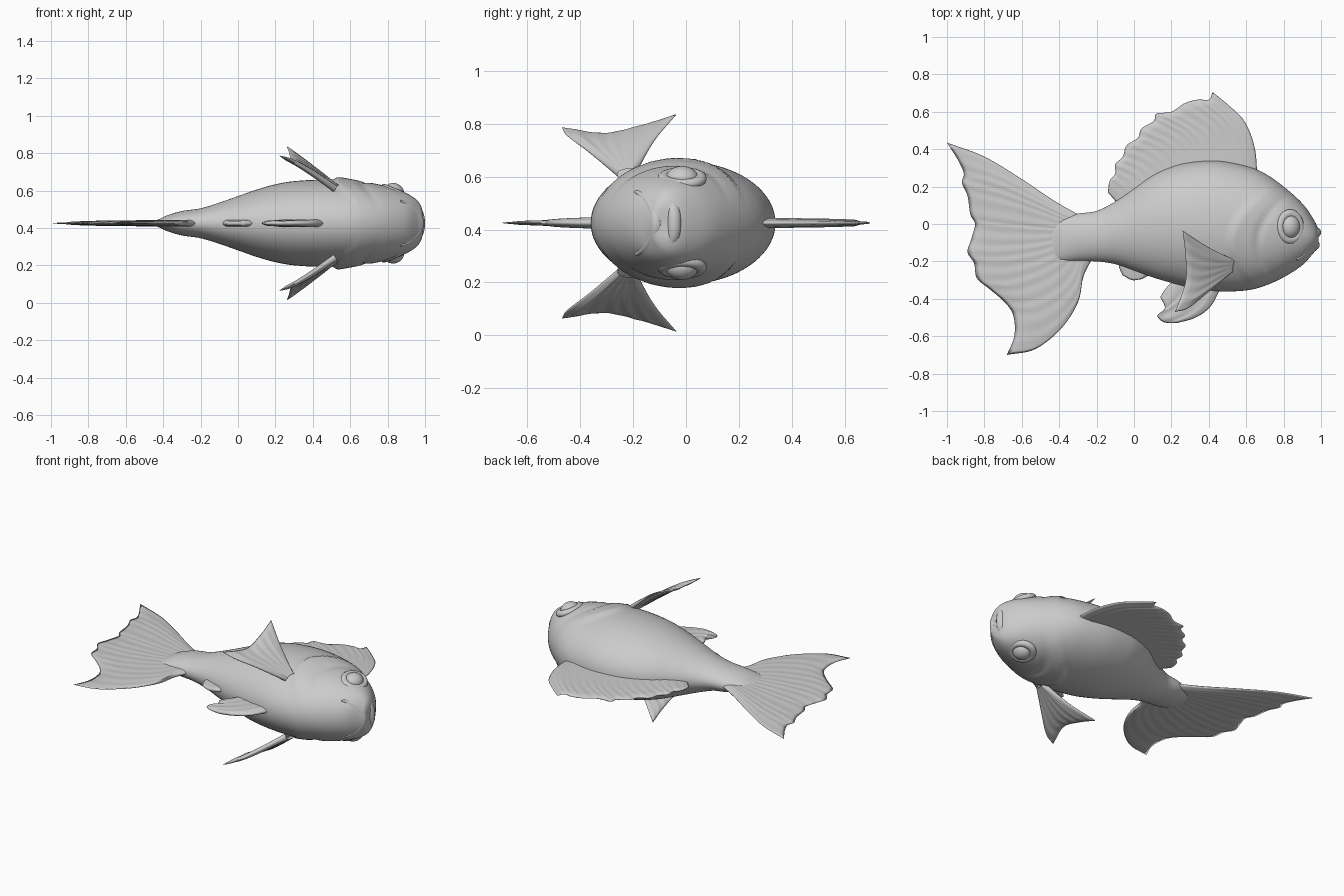
import bpy, bmesh, math
from mathutils import Vector

if "Cube" in bpy.data.objects:
    bpy.data.objects.remove(bpy.data.objects["Cube"])

MID_HEIGHT = 0.425  # the fish lies on its side, mirrored about this height

grey = bpy.data.materials.new("plain_grey")
grey.use_nodes = True
grey.diffuse_color = (0.6, 0.6, 0.6, 1)
grey.node_tree.nodes["Principled BSDF"].inputs["Base Color"].default_value = grey.diffuse_color


def spline(points, count):
    """Sample a smooth curve through the points."""
    pts = [Vector(p) for p in points]
    pts = [2 * pts[0] - pts[1]] + pts + [2 * pts[-1] - pts[-2]]
    spans = len(pts) - 3
    result = []
    for i in range(count + 1):
        pos = i * spans / count
        k = min(int(pos), spans - 1)
        t = pos - k
        a, b, c, d = pts[k:k + 4]
        result.append(b + (c - a) * (t / 2) + (2 * a - 5 * b + 4 * c - d) * (t * t / 2)
                      + (3 * b - a - 3 * c + d) * (t ** 3 / 2))
    return result


def finish(name, bm):
    bmesh.ops.remove_doubles(bm, verts=bm.verts, dist=0.0001)
    bmesh.ops.recalc_face_normals(bm, faces=bm.faces)
    mesh = bpy.data.meshes.new(name)
    bm.to_mesh(mesh)
    bm.free()
    mesh.shade_smooth()
    mesh.materials.append(grey)
    obj = bpy.data.objects.new(name, mesh)
    obj.location.z = MID_HEIGHT
    bpy.context.collection.objects.link(obj)
    return obj


def skin(bm, rows, closed=False):
    """Join neighbouring rows of vertices with quads."""
    for low, high in zip(rows, rows[1:]):
        size = len(low)
        for j in range(size if closed else size - 1):
            k = (j + 1) % size
            bm.faces.new((low[j], low[k], high[k], high[j]))


def smoothstep(t):
    t = max(0, min(1, t))
    return t * t * (3 - 2 * t)


def gill_relief(x, y):
    """Raised gill cover with a softer fold in front of it."""
    behind = x - 0.5 - 2.5 * (y + 0.1) ** 2
    cover = 0.02 * smoothstep(behind / 0.025) * math.exp(-max(behind, 0) / 0.1)
    fold = 0.009 * math.exp(-((behind - 0.16) / 0.025) ** 2)
    return cover - fold


def build_body():
    # each section: position, back, belly, half width
    sections = [(-0.52, -0.03, -0.15, 0.008), (-0.44, 0.0, -0.19, 0.016),
                (-0.38, 0.03, -0.2, 0.042), (-0.3, 0.055, -0.2, 0.065),
                (-0.2, 0.07, -0.2, 0.08), (-0.1, 0.12, -0.215, 0.11),
                (0, 0.19, -0.25, 0.145), (0.1, 0.26, -0.285, 0.18),
                (0.2, 0.305, -0.315, 0.208), (0.3, 0.33, -0.34, 0.225),
                (0.45, 0.338, -0.36, 0.233), (0.6, 0.31, -0.355, 0.228),
                (0.7, 0.27, -0.33, 0.215), (0.8, 0.2, -0.285, 0.195),
                (0.9, 0.11, -0.22, 0.16), (0.96, 0.025, -0.155, 0.12),
                (0.985, -0.03, -0.125, 0.07), (0.985, -0.07, -0.08, 0.005)]
    bm = bmesh.new()
    rows, sides = [], 72
    for x, back, belly, half in spline(sections, 170):
        row = []
        for j in range(sides):
            ang = math.tau * j / sides
            y = (back + belly) / 2 + (back - belly) / 2 * math.cos(ang)
            side = math.sin(ang)
            z = half * side + gill_relief(x, y) * side * abs(side)
            row.append(bm.verts.new((x, y, z)))
        rows.append(row)
    skin(bm, rows, closed=True)
    bm.faces.new(rows[0])
    bm.faces.new(rows[-1])
    finish("body", bm)


def build_fin(name, root, tip, first_edge, last_edge, normal=(0, 0, 1), thick=0.016, rays=0):
    """Thin rounded patch spanned by a root, a tip and two side edges."""
    flat = lambda pts: [Vector(p).to_3d() for p in pts]
    across, along = 96, 28
    r, t = spline(flat(root), across), spline(flat(tip), across)
    a = spline(flat([root[0], *first_edge, tip[0]]), along)
    b = spline(flat([root[-1], *last_edge, tip[-1]]), along)
    normal = Vector(normal).normalized()
    bm = bmesh.new()
    sheets = {1: [], -1: []}
    for i in range(across + 1):
        u = i / across
        for sign in sheets:
            sheets[sign].append([])
        for j in range(along + 1):
            v = j / along
            point = (r[i] * (1 - v) + t[i] * v + a[j] * (1 - u) + b[j] * u
                     - (r[0] * (1 - u) + r[-1] * u) * (1 - v)
                     - (t[0] * (1 - u) + t[-1] * u) * v)
            rim = math.sqrt(min(1, 8 * min(u, 1 - u, 1 - v)))
            ripple = 1 + 0.15 * v * math.sin(math.tau * rays * u)
            half = thick * (1 - 0.5 * v) * rim * ripple
            for sign in sheets:
                sheets[sign][-1].append(bm.verts.new(point + normal * half * sign))
    for rows in sheets.values():
        skin(bm, rows)
    finish(name, bm)


def build_lip(name, half_path, radius):
    """Tapered tube across the snout, mirrored from one half."""
    path = [(x, y, -z) for x, y, z in half_path[:0:-1]] + half_path
    points = spline(path, 40)
    curve = bpy.data.curves.new(name, "CURVE")
    curve.dimensions = "3D"
    curve.bevel_depth = radius
    curve.bevel_resolution = 5
    curve.use_fill_caps = True
    line = curve.splines.new("POLY")
    line.points.add(len(points) - 1)
    for i, (target, p) in enumerate(zip(line.points, points)):
        target.co = (*p, 1)
        target.radius = 0.25 + 0.75 * math.sin(math.pi * i / 40)
    curve.materials.append(grey)
    obj = bpy.data.objects.new(name, curve)
    obj.location.z = MID_HEIGHT
    bpy.context.collection.objects.link(obj)


def build_eye(side, label):
    place, tilt = Vector((0.835, -0.015, 0.168 * side + MID_HEIGHT)), 0.4 * side
    # eyeball
    bm = bmesh.new()
    bmesh.ops.create_uvsphere(bm, u_segments=32, v_segments=20, radius=1)
    ball = finish(label + "_eye", bm)
    ball.scale = (0.054, 0.062, 0.046)
    ball.location, ball.rotation_euler.y = place, tilt
    # raised lid around it
    bpy.ops.mesh.primitive_torus_add(major_radius=0.058, minor_radius=0.02,
                                     major_segments=40, minor_segments=14,
                                     location=place, rotation=(0, tilt, 0))
    lid = bpy.context.object
    lid.name = label + "_eyelid"
    lid.scale.y = 1.2
    lid.data.shade_smooth()
    lid.data.materials.append(grey)


build_body()

# mouth
build_lip("upper_lip", [(0.972, -0.045, 0), (0.964, -0.05, 0.055),
                        (0.932, -0.08, 0.105), (0.88, -0.14, 0.135)], 0.028)
build_lip("lower_lip", [(0.968, -0.113, 0), (0.957, -0.12, 0.045),
                        (0.92, -0.15, 0.09), (0.87, -0.19, 0.12)], 0.025)

# fins in the middle plane
build_fin("tail_fin", [(-0.26, 0.03), (-0.28, -0.06), (-0.22, -0.18)],
          [(-1, 0.435), (-0.94, 0.34), (-0.91, 0.27), (-0.92, 0.22), (-0.89, 0.15),
           (-0.875, 0.05), (-0.85, 0), (-0.87, -0.08), (-0.89, -0.15), (-0.855, -0.21),
           (-0.84, -0.29), (-0.77, -0.35), (-0.69, -0.42), (-0.645, -0.49),
           (-0.64, -0.6), (-0.68, -0.7)],
          [(-0.42, 0.12), (-0.6, 0.24), (-0.8, 0.36)],
          [(-0.27, -0.28), (-0.3, -0.42), (-0.39, -0.56), (-0.53, -0.67)],
          thick=0.02, rays=16)
build_fin("dorsal_fin", [(0.66, 0.25), (0.5, 0.29), (0.3, 0.29), (0.1, 0.22), (-0.08, 0.1)],
          [(0.42, 0.705), (0.4, 0.665), (0.34, 0.665), (0.27, 0.645), (0.2, 0.6),
           (0.12, 0.59), (0.105, 0.55), (0.04, 0.51), (0.02, 0.46), (-0.04, 0.42),
           (-0.06, 0.36), (-0.1, 0.32), (-0.1, 0.27), (-0.13, 0.23), (-0.14, 0.17)],
          [(0.645, 0.41), (0.59, 0.55), (0.5, 0.64)], [(-0.11, 0.135)],
          thick=0.02, rays=18)
build_fin("pelvic_fin", [(0.47, -0.33), (0.34, -0.31), (0.22, -0.29)],
          [(0.23, -0.53), (0.16, -0.525), (0.125, -0.49), (0.165, -0.45), (0.14, -0.39)],
          [(0.41, -0.44), (0.33, -0.5)], [(0.17, -0.345)], thick=0.022, rays=4)
build_fin("anal_fin", [(0.1, -0.25), (0, -0.22), (-0.08, -0.19)],
          [(0.04, -0.295), (-0.01, -0.3), (-0.06, -0.275)],
          [(0.07, -0.28)], [(-0.08, -0.23)], thick=0.02)

# paired fins and eyes
for side, label in ((1, "right"), (-1, "left")):
    mirror = lambda pts: [(x, y, z * side) for x, y, z in pts]
    build_fin(label + "_pectoral_fin",
              mirror([(0.53, -0.19, 0.19), (0.52, -0.22, 0.19), (0.52, -0.26, 0.18)]),
              mirror([(0.26, -0.035, 0.412), (0.275, -0.17, 0.37), (0.275, -0.31, 0.34),
                      (0.22, -0.47, 0.362)]),
              mirror([(0.39, -0.12, 0.31)]), mirror([(0.39, -0.37, 0.27), (0.29, -0.45, 0.33)]),
              normal=(0.079, -0.018, 0.115 * side), thick=0.018, rays=6)
    build_eye(side, label)
